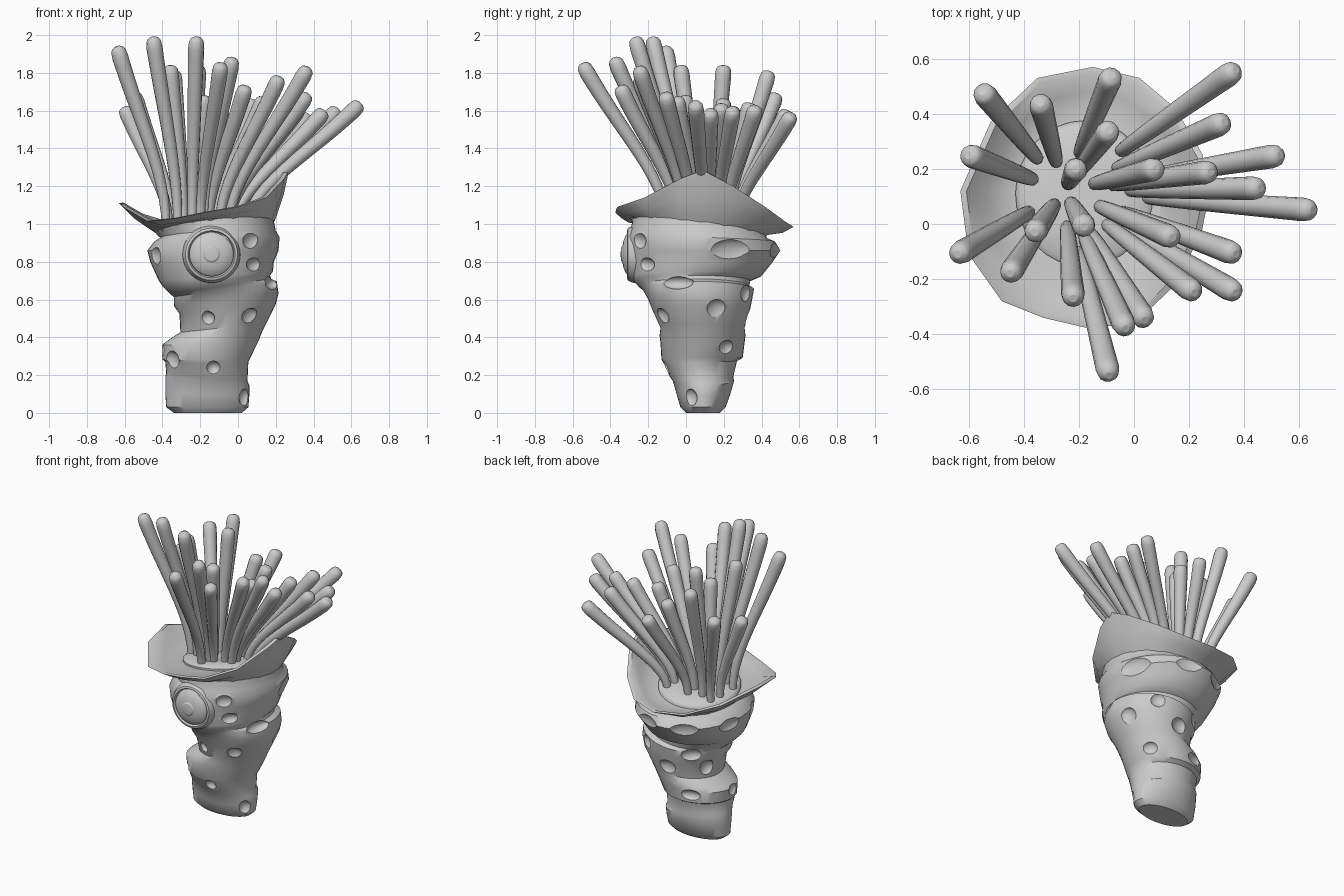
import bpy, bmesh
from math import sin, cos, pi, radians, atan2
from mathutils import Vector, Matrix

if "Cube" in bpy.data.objects:
    bpy.data.objects.remove(bpy.data.objects["Cube"])


def make(name, bm, angle=35):
    bmesh.ops.recalc_face_normals(bm, faces=bm.faces)
    me = bpy.data.meshes.new(name)
    bm.to_mesh(me)
    bm.free()
    ob = bpy.data.objects.new(name, me)
    bpy.context.collection.objects.link(ob)
    smooth(ob, angle)
    return ob


def smooth(ob, angle=35):
    bpy.ops.object.select_all(action='DESELECT')
    ob.select_set(True)
    bpy.context.view_layer.objects.active = ob
    bpy.ops.object.shade_smooth_by_angle(angle=radians(angle))


def loft(rings):
    """Closed skin over equal-length rings, capped at both ends."""
    bm = bmesh.new()
    vs = [[bm.verts.new(p) for p in r] for r in rings]
    n = len(vs[0])
    for a, b in zip(vs, vs[1:]):
        for i in range(n):
            j = (i + 1) % n
            bm.faces.new((a[i], a[j], b[j], b[i]))
    bm.faces.new(vs[0][::-1])
    bm.faces.new(vs[-1])
    return bm


# Stacked, overhanging body segments: z, x min, x max, y min, y max, tilt x, tilt y
SEG = [
    (0.00, -.34, .02, .00, .18, 0, 0), (0.03, -.38, .055, -.03, .21, 0, 0),
    (0.10, -.385, .06, -.05, .235, -.03, 0), (0.17, -.385, .06, -.07, .255, -.1, 0),
    (0.19, -.38, .05, -.085, .25, -.1, 0), (0.27, -.385, .055, -.12, .27, 0, .02),
    (0.287, -.40, .065, -.13, .30, .02, .02), (0.37, -.405, .11, -.135, .31, .05, 0),
    (0.41, -.37, .13, -.14, .315, .1, 0), (0.45, -.305, .15, -.135, .31, .1, 0),
    (0.55, -.31, .20, -.18, .34, .1, 0), (0.60, -.34, .215, -.20, .35, .12, 0),
    (0.655, -.34, .205, -.23, .36, .15, 0), (0.67, -.36, .175, -.25, .335, .15, 0),
    (0.70, -.40, .17, -.28, .34, .1, 0), (0.725, -.42, .185, -.29, .40, .08, 0),
    (0.80, -.465, .19, -.305, .46, 0, 0), (0.86, -.48, .215, -.31, .50, 0, 0),
    (0.92, -.44, .22, -.31, .47, .03, -.03), (0.945, -.41, .20, -.29, .43, .06, -.06),
    (0.985, -.43, .19, -.285, .42, .1, -.12),
]


def on_body(seg, a):
    z, x0, x1, y0, y1, tx, ty = seg
    dx, dy = (x1 - x0) / 2 * cos(a), (y1 - y0) / 2 * sin(a)
    return Vector(((x0 + x1) / 2 + dx, (y0 + y1) / 2 + dy, z + tx * dx + ty * dy))


def seg_at(z):
    for a, b in zip(SEG, SEG[1:]):
        if z <= b[0]:
            t = (z - a[0]) / (b[0] - a[0])
            return [p + (q - p) * t for p, q in zip(a, b)]


N = 40
body = make("body", loft([[on_body(s, 2 * pi * i / N) for i in range(N)] for s in SEG]))

# Shallow pits: angle in degrees, z, half width, half height
PITS = [
    (-57, .91, .055, .045), (-48, .785, .055, .035), (-14, .69, .08, .032),
    (-153, .83, .06, .05), (-112, .50, .036, .036), (-58, .50, .05, .05),
    (-143, .275, .05, .05), (-81, .235, .036, .036), (-28, .08, .04, .045),
    (21, .85, .13, .065), (18, .53, .06, .065), (60, .63, .05, .045),
    (75, .85, .10, .06), (118, .84, .10, .06), (165, .83, .09, .05),
    (130, .61, .07, .04), (155, .50, .05, .05), (95, .50, .06, .05),
    (110, .34, .07, .035), (35, .34, .05, .04), (185, .34, .05, .04),
]
bm = bmesh.new()
for deg, z, w, h in PITS:
    a, s = radians(deg), seg_at(z)
    s[5] = s[6] = 0
    p = on_body(s, a)
    n = Vector((cos(a) / (s[2] - s[1]), sin(a) / (s[4] - s[3]), 0)).normalized()
    m = (Matrix.Translation(p + n * .016) @ Matrix.Rotation(atan2(n.y, n.x), 4, 'Z')
         @ Matrix.Diagonal((.04, w * 1.1, h * 1.1, 1)))
    bmesh.ops.create_uvsphere(bm, u_segments=16, v_segments=10, radius=1, matrix=m)
cutter = make("pit_cutter", bm)
cutter.hide_render = True
mod = body.modifiers.new("pits", 'BOOLEAN')
mod.operation, mod.object, mod.solver = 'DIFFERENCE', cutter, 'EXACT'
bpy.context.view_layer.objects.active = body
bpy.ops.object.modifier_apply(modifier=mod.name)
bpy.data.objects.remove(cutter)
smooth(body)

# Flared collar with an uneven pointed rim
RIM = [
    (.27, .09, 1.285), (.25, .25, 1.20), (.15, .42, 1.09), (.02, .53, 1.01),
    (-.15, .57, .985), (-.35, .53, 1.0), (-.52, .37, 1.05), (-.63, .12, 1.11),
    (-.60, -.11, 1.085), (-.48, -.28, 1.015), (-.33, -.34, 1.03), (-.18, -.375, 1.06),
    (0, -.365, 1.09), (.15, -.22, 1.14), (.245, -.03, 1.24),
]
C = Vector((-.15, .09, 0))


def tilted(cx, cy, rx, ry, z, a):
    dx, dy = rx * cos(a), ry * sin(a)
    return Vector((cx + dx, cy + dy, z + .1 * dx - .12 * dy))


rings = [[] for _ in range(7)]
for p in map(Vector, RIM):
    a = atan2(p.y - C.y, p.x - C.x)
    low = tilted(-.12, .07, .30, .345, .965, a)
    base = tilted(-.12, .07, .315, .36, .985, a)
    floor = tilted(-.17, .10, .27, .29, 1.0, a)
    inward = (Vector((C.x, C.y, p.z)) - p).normalized()
    for ring, q in zip(rings, (
            low, base, base.lerp(p, .55) - inward * .005 - Vector((0, 0, .012)), p,
            p + inward * .022 + Vector((0, 0, .004)),
            floor.lerp(p, .5) + Vector((0, 0, -.01)), floor)):
        ring.append(q)
make("collar", loft(rings), 40)

# Raised disc the tentacles grow from
disc = [[tilted(-.18, .11, .25 * k, .265 * k, z, 2 * pi * i / 32) for i in range(32)]
        for k, z in ((1, .985), (1, 1.01), (.93, 1.025), (.5, 1.032))]
make("tentacle_disc", loft(disc), 50)

# Tentacle tips; each root is drawn in towards the disc
TIPS = [
    (-.55, .48, 1.69), (-.34, .44, 1.81), (-.60, .25, 1.62), (-.64, -.11, 1.94),
    (-.45, -.18, 1.99), (-.36, -.03, 1.84), (-.21, .20, 1.84), (-.18, -.01, 1.68),
    (-.22, -.27, 1.99), (-.09, -.55, 1.85), (-.03, -.38, 1.88), (.04, -.35, 1.73),
    (.22, -.25, 1.78), (.37, -.25, 1.83), (.37, -.11, 1.69), (.14, -.05, 1.67),
    (.65, .05, 1.64), (.46, .13, 1.60), (.28, .19, 1.63), (.53, .25, 1.61),
    (.33, .37, 1.62), (.37, .56, 1.58), (-.08, .54, 1.60), (-.09, .34, 1.64),
    (.08, .20, 1.66),
]
cu = bpy.data.curves.new("tentacles", 'CURVE')
cu.dimensions, cu.bevel_depth, cu.bevel_resolution, cu.use_fill_caps = '3D', 1, 4, True
STEPS = [i / 12 for i in range(12)] + [.95, .98, .993, 1]
ENDS = {.95: .043, .98: .039, .993: .030, 1: .014}
for x, y, z in TIPS:
    root = Vector((-.17 + .33 * x, .10 + .33 * (y - .06), .99))
    d = Vector((x, y, z)) - root
    flat, up = Vector((d.x, d.y, 0)), Vector((0, 0, d.z))
    pts = (root, root + up * .3, root + flat * .58 + up * .6, root + d)
    sp = cu.splines.new('POLY')
    sp.points.add(len(STEPS) - 1)
    for pt, t in zip(sp.points, STEPS):
        u = 1 - t
        q = pts[0] * u**3 + pts[1] * 3 * t * u * u + pts[2] * 3 * t * t * u + pts[3] * t**3
        pt.co = (*q, 1)
        pt.radius = ENDS.get(t, .023 + .021 * t)
tent = bpy.data.objects.new("tentacles", cu)
bpy.context.collection.objects.link(tent)
bpy.ops.object.select_all(action='DESELECT')
tent.select_set(True)
bpy.context.view_layer.objects.active = tent
bpy.ops.object.convert(target='MESH')
smooth(bpy.context.view_layer.objects.active, 60)

# Round button on the front: socket, domed lens and small centre bump
AX = Matrix.Translation((-.14, 0, .84)) @ Matrix.Rotation(pi / 2, 4, 'X')


def turned(name, profile, n=40):
    make(name, loft([[AX @ Vector((r * cos(2 * pi * i / n), r * sin(2 * pi * i / n), d))
                      for i in range(n)] for r, d in profile]), 30)


turned("button_socket", [(.16, .22), (.15, .285), (.138, .308), (.125, .312), (.117, .295)])
turned("button_lens", [(.118, .25)] + [(.118 * cos(t), .295 + .045 * sin(t))
                                       for t in (0, .3, .6, .9, 1.2, 1.4, 1.54)])
turned("button_centre", [(.046, .30), (.045, .336), (.036, .343), (.01, .346)])
